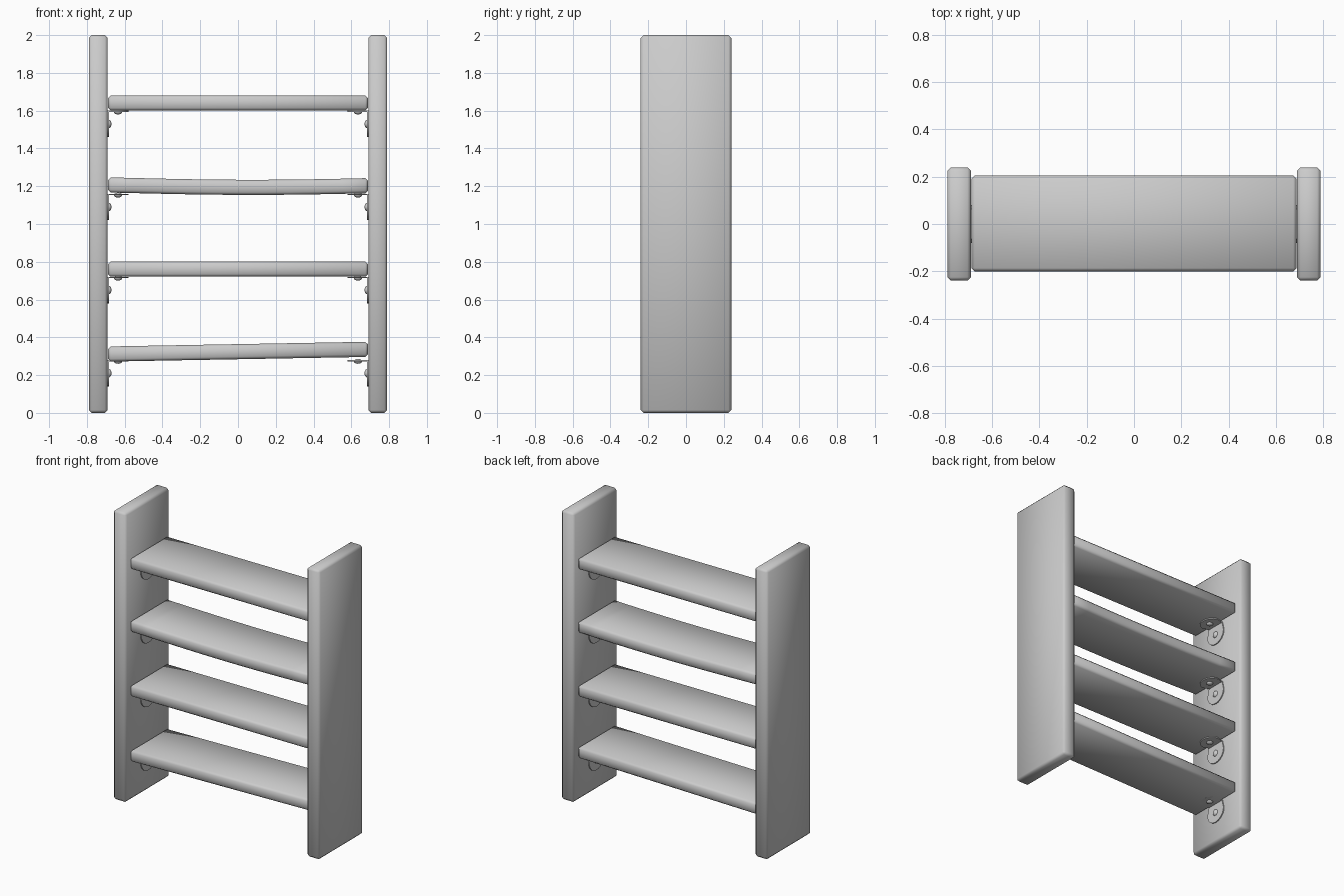
import bpy, bmesh, math
from mathutils import Matrix, Vector

cube = bpy.data.objects.get("Cube")
if cube:
    bpy.data.objects.remove(cube)

grey = bpy.data.materials.new("plain grey")
grey.use_nodes = True
grey.diffuse_color = (0.6, 0.6, 0.6, 1)
grey.node_tree.nodes["Principled BSDF"].inputs["Base Color"].default_value = (0.6, 0.6, 0.6, 1)


def finish(name, bm, sharp=False):
    bmesh.ops.recalc_face_normals(bm, faces=bm.faces)
    mesh = bpy.data.meshes.new(name)
    bm.to_mesh(mesh)
    bm.free()
    mesh.materials.append(grey)
    obj = bpy.data.objects.new(name, mesh)
    bpy.context.collection.objects.link(obj)
    bpy.ops.object.select_all(action="DESELECT")
    obj.select_set(True)
    bpy.context.view_layer.objects.active = obj
    if sharp:
        bpy.ops.object.shade_smooth_by_angle(angle=math.radians(35))
    else:
        bpy.ops.object.shade_smooth()
    return obj


def board(name, centre, size, bevel, bend=None, cuts=0):
    """Chamfered plank; bend(x) gives a height offset along its length."""
    bm = bmesh.new()
    bmesh.ops.create_cube(bm, size=1, matrix=Matrix.Diagonal((*size, 1)))
    bmesh.ops.bevel(bm, geom=bm.edges[:], offset=bevel, segments=1, affect="EDGES")
    for i in range(cuts):
        x = size[0] * ((i + 1) / (cuts + 1) - 0.5)
        bmesh.ops.bisect_plane(bm, geom=bm.verts[:] + bm.edges[:] + bm.faces[:],
                               plane_co=(x, 0, 0), plane_no=(1, 0, 0))
    if bend:
        for v in bm.verts:
            v.co.z += bend(v.co.x)
    bmesh.ops.translate(bm, verts=bm.verts, vec=centre)
    return finish(name, bm)


def tongue(bm, length, half_width, thick, place):
    """Rounded plate with a domed screw head, lying in local xy."""
    root = length * 0.45
    outline = [(0, -half_width * 0.8)]
    for i in range(13):
        a = math.pi * (i / 12 - 0.5)
        outline.append((root + (length - root) * math.cos(a), half_width * math.sin(a)))
    outline.append((0, half_width * 0.8))
    face = bm.faces.new([bm.verts.new(place @ Vector((x, y, 0))) for x, y in outline])
    ext = bmesh.ops.extrude_face_region(bm, geom=[face])
    shift = place.to_3x3() @ Vector((0, 0, thick))
    bmesh.ops.translate(bm, vec=shift,
                        verts=[g for g in ext["geom"] if isinstance(g, bmesh.types.BMVert)])
    head = place @ Matrix.Translation((length * 0.5, 0, thick)) @ Matrix.Diagonal((0.022, 0.022, 0.013, 1))
    bmesh.ops.create_uvsphere(bm, u_segments=12, v_segments=8, radius=1, matrix=head)


def bracket(name, side, z):
    bm = bmesh.new()
    # Local axes as columns: along the plate, across it, outwards
    flat = Matrix(((-side, 0, 0), (0, 1, 0), (0, 0, -1))).to_4x4()
    hang = Matrix(((0, 0, -side), (0, 1, 0), (-1, 0, 0))).to_4x4()
    corner = Matrix.Translation((side * 0.69, 0, z))
    tongue(bm, 0.11, 0.075, 0.007, corner @ flat)
    tongue(bm, 0.14, 0.08, 0.007, corner @ hang)
    return finish(name, bm, sharp=True)


# Upright side boards
for side, label in ((-1, "right"), (1, "left")):
    board(label + "_upright", (side * 0.74, 0, 1), (0.1, 0.48, 2), 0.015)

# Shelves: the lowest is tilted, the third one sags
shapes = {0: (lambda x: 0.018 * x + 0.003, 0),
          2: (lambda x: 0.004 - 0.011 * math.cos(math.pi * (x - 0.08) / 1.38), 9)}
for n in range(4):
    base = 0.28 + 0.44 * n
    bend, cuts = shapes.get(n, (None, 0))
    board(f"shelf_{n + 1}", (0, 0.002, base + 0.041), (1.376, 0.405, 0.08), 0.014, bend, cuts)
    for side, label in ((-1, "right"), (1, "left")):
        bracket(f"{label}_bracket_{n + 1}", side, base)
